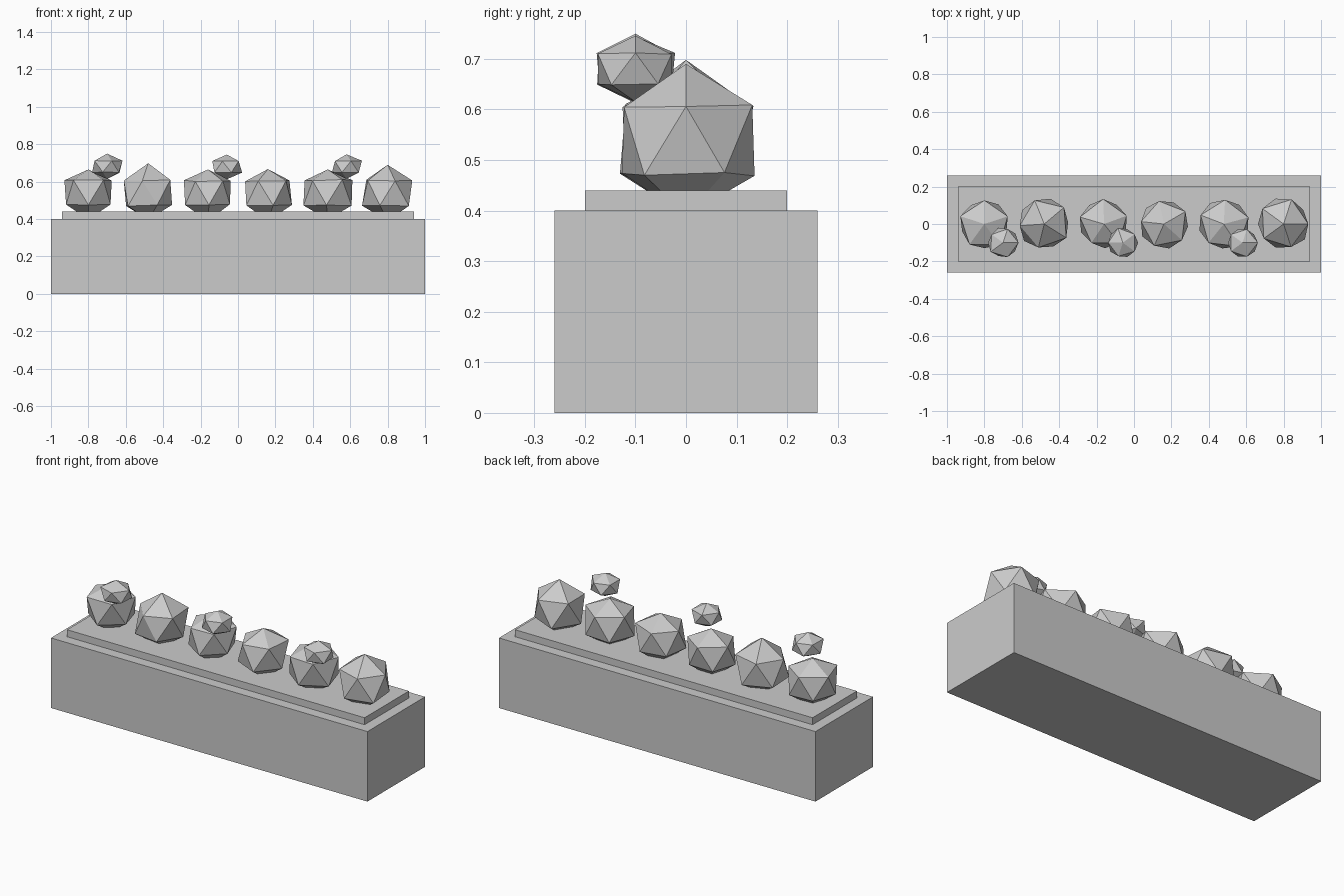
import bpy, math, random

if "Cube" in bpy.data.objects:
    bpy.data.objects.remove(bpy.data.objects["Cube"])

random.seed(4)


def box(name, size, z0):
    bpy.ops.mesh.primitive_cube_add(size=1, location=(0, 0, z0 + size[2] / 2))
    ob = bpy.context.object
    ob.name = name
    ob.scale = size
    bpy.ops.object.transform_apply(location=False, rotation=False, scale=True)


def blob(name, loc, scale, turn, jitter, apex=None):
    # 20-sided lump, corners pushed in or out along their own direction
    bpy.ops.mesh.primitive_ico_sphere_add(subdivisions=1, radius=1, location=loc)
    ob = bpy.context.object
    ob.name = name
    for v in ob.data.vertices:
        v.co *= 1 + random.uniform(-jitter, jitter)
        if apex and v.co.z > 0.8:
            v.co = (0, 0, apex / scale[2])
        v.co.x *= scale[0]
        v.co.y *= scale[1]
        v.co.z *= scale[2]
    ob.rotation_euler.z = math.radians(turn)


# Planter trough and the soil bed set into it
box("planter_box", (2, 0.52, 0.40), 0)
box("soil_bed", (1.88, 0.40, 0.08), 0.36)

# Row of leafy clumps: x, radius, peak height above centre, turn
clumps = [(-0.80, 0.146, 0.125, 18), (-0.48, 0.150, 0.158, 40),
          (-0.16, 0.143, 0.125, 20), (0.16, 0.143, 0.127, 30),
          (0.48, 0.150, 0.125, 15), (0.80, 0.152, 0.150, 0)]
for i, (x, r, top, turn) in enumerate(clumps):
    blob(f"leaf_clump_{i + 1}", (x, 0, 0.54), (r, r, r), turn, 0.06, top)

# Small blossoms in front of every second clump
for i, x in enumerate((-0.70, -0.06, 0.58)):
    blob(f"blossom_{i + 1}", (x, -0.10, 0.68), (0.088, 0.088, 0.068), 36 * i, 0.05)
